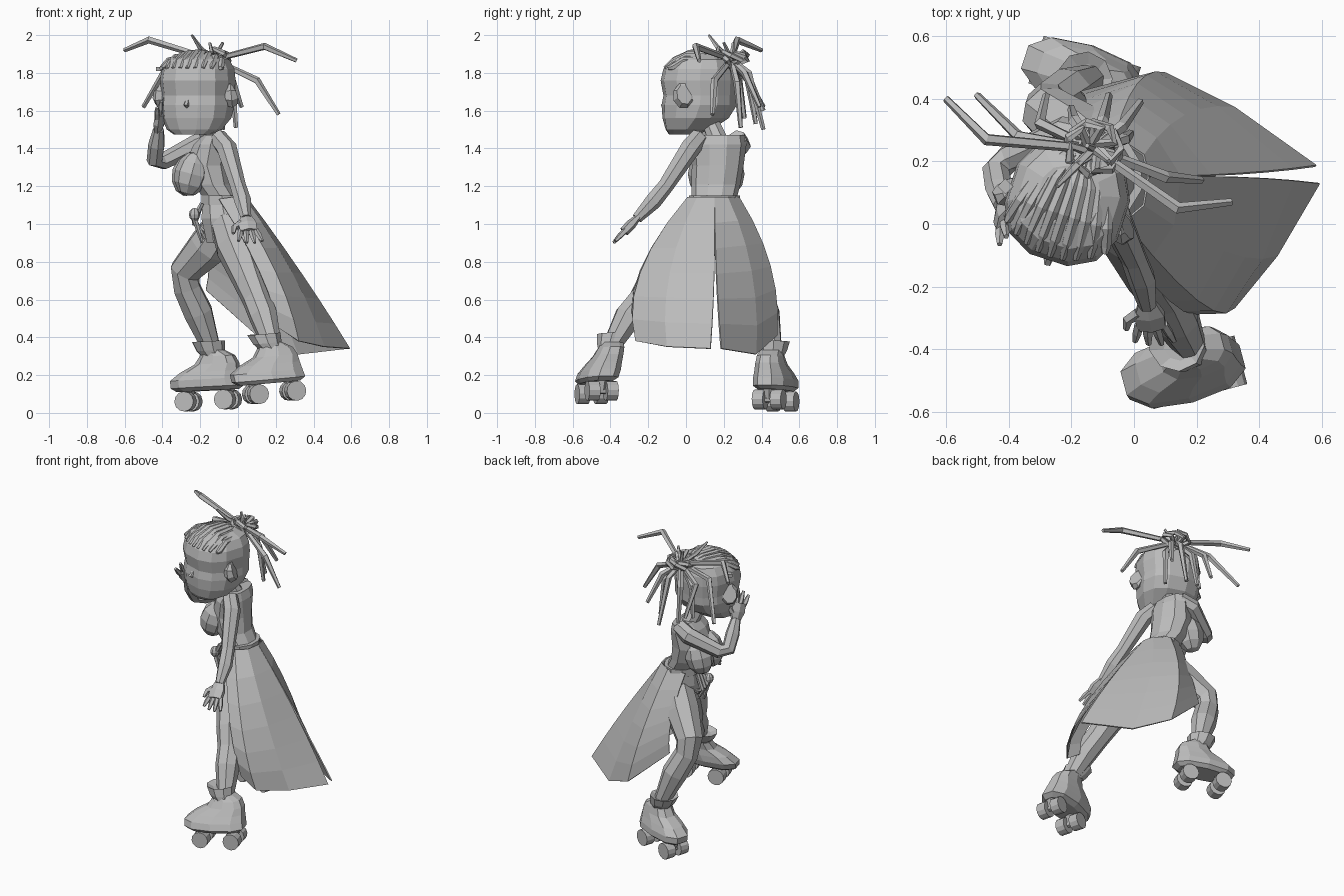
import bpy, math, random
from mathutils import Vector, Matrix

if "Cube" in bpy.data.objects:
    bpy.data.objects.remove(bpy.data.objects["Cube"], do_unlink=True)

random.seed(4)
grey = bpy.data.materials.new("plain_grey")
grey.use_nodes = True
tone = (0.5, 0.5, 0.5, 1)
grey.diffuse_color = tone
grey.node_tree.nodes["Principled BSDF"].inputs["Base Color"].default_value = tone


def make(name, verts, faces, matrix=None):
    mesh = bpy.data.meshes.new(name)
    mesh.from_pydata([tuple(v) for v in verts], [], faces)
    mesh.materials.append(grey)
    if matrix:
        mesh.transform(matrix)
    obj = bpy.data.objects.new(name, mesh)
    bpy.context.collection.objects.link(obj)
    return obj


def loft(name, rings, matrix=None):
    """Skin a list of equal closed rings and cap both ends."""
    n = len(rings[0])
    verts = [v for ring in rings for v in ring]
    faces = [(r * n + i, r * n + (i + 1) % n, (r + 1) * n + (i + 1) % n, (r + 1) * n + i)
             for r in range(len(rings) - 1) for i in range(n)]
    faces += [tuple(reversed(range(n))), tuple(range(len(verts) - n, len(verts)))]
    return make(name, verts, faces, matrix)


def oval(cx, cy, z, rx, ry, sides, power=1.0):
    """Horizontal ring; a power below one makes it boxier."""
    ring = []
    for i in range(sides):
        a = math.tau * (i + 0.5) / sides
        c, s = math.cos(a), math.sin(a)
        ring.append(Vector((cx + rx * math.copysign(abs(c) ** power, c),
                            cy + ry * math.copysign(abs(s) ** power, s), z)))
    return ring


def tube(name, points, radii, sides=6, matrix=None, flat=1.0, side_hint=None):
    """Tapered tube through points; flat squashes it across the side direction."""
    pts = [Vector(p) for p in points]
    rings = []
    across = Vector(side_hint) if side_hint else None
    for i, p in enumerate(pts):
        d = (pts[min(i + 1, len(pts) - 1)] - pts[max(i - 1, 0)]).normalized()
        if across is None:
            across = d.orthogonal()
        u = (across - d * across.dot(d)).normalized()
        v = d.cross(u)
        across = u
        r = radii[i] if isinstance(radii, (list, tuple)) else radii
        rings.append([p + (u * math.cos(a) + v * math.sin(a) * flat) * r
                      for a in (math.tau * (k + 0.5) / sides for k in range(sides))])
    return loft(name, rings, matrix)


def ball(name, center, size, tilt=0):
    bpy.ops.mesh.primitive_uv_sphere_add(segments=8, ring_count=6, location=center,
                                         rotation=(0, math.radians(tilt), 0))
    obj = bpy.context.object
    obj.name, obj.scale = name, size
    obj.data.materials.append(grey)


# Torso, faces -x
torso = [(-.07, .13, .9, .1, .13), (-.07, .14, 1.03, .13, .15), (-.09, .15, 1.14, .1, .12),
         (-.135, .158, 1.21, .105, .13), (-.165, .168, 1.31, .125, .137), (-.145, .17, 1.42, .095, .15),
         (-.13, .175, 1.47, .06, .135)]
loft("torso", [oval(*s, 10) for s in torso])
tube("neck", [(-.14, .17, 1.44), (-.19, .12, 1.56)], [.055, .045], 8)
for side, x, y in (("left", -.245, .095), ("right", -.258, .225)):
    ball(side + "_bust", (x, y, 1.265), (.092, .085, .12), 15)
loft("belt", [oval(-.085, .15, z, .115, .135, 10) for z in (1.1, 1.15)])

# Belt tassel at the open front
for i in range(4):
    y = .08 + i * .025
    tube("tassel_strand", [(-.19, y, 1.11), (-.23, y, 1.03 - i * .01), (-.19 + i * .015, y, .9 + i * .02)],
         [.012, .016, .008], 5)
ball("tassel_knot", (-.23, .08, 1.05), (.03, .03, .035))

# Legs
tube("left_leg", [(-.05, .07, 1.0), (-.01, -.02, .88), (.06, -.17, .7), (.1, -.23, .6),
                  (.135, -.305, .51), (.18, -.39, .36)], [.1, .11, .087, .077, .077, .052], 8)
tube("right_leg", [(-.08, .21, 1.0), (-.16, .27, .88), (-.28, .36, .75), (-.27, .38, .66),
                   (-.21, .42, .53), (-.14, .46, .34)], [.1, .11, .085, .075, .08, .05], 8)

# Arms
tube("left_arm", [(-.11, .07, 1.46), (-.06, .02, 1.4), (.0, -.11, 1.2), (.025, -.175, 1.12),
                  (.043, -.26, 1.03)], [.05, .055, .043, .046, .029], 7)
tube("right_arm", [(-.14, .27, 1.45), (-.22, .29, 1.42), (-.4, .21, 1.33), (-.44, .17, 1.34),
                   (-.43, .11, 1.42), (-.42, .06, 1.5)], [.05, .055, .045, .045, .045, .03], 7)


def hand(side, wrist, direction, across, thumb, size):
    """Palm with four spread fingers and a thumb, built at unit size and scaled."""
    w, d, a = Vector(wrist), Vector(direction).normalized() * size, Vector(across).normalized() * size
    tube(side + "_palm", [w - d * .01, w + d * .04, w + d * .09],
         [.03 * size, .05 * size, .047 * size], 6, flat=.5, side_hint=a)
    for i in range(4):
        off = i - 1.5
        base = w + d * .08 + a * off * .024
        tip = base + d * (.09 - abs(off) * .012) + a * off * .014
        tube(side + "_finger", [base, (base + tip) / 2, tip], [.014 * size, .014 * size, .008 * size], 5)
    base = w + d * .03 + a * thumb * .03
    tube(side + "_thumb", [base, base + a * thumb * .035 + d * .03, base + a * thumb * .045 + d * .07],
         [.018 * size, .016 * size, .009 * size], 5)


hand("left", (.043, -.26, 1.03), (.02, -.1, -.105), (1, 0, 0), -1, 1.1)
hand("right", (-.42, .06, 1.5), (.02, -.075, .14), (.5, .8, .5), 1, 1.1)


# Roller boots, toes toward -x
def skate(side, origin, yaw, pitch, lean, axles):
    m = (Matrix.Translation(origin) @ Matrix.Rotation(math.radians(yaw), 4, "Z")
         @ Matrix.Rotation(math.radians(pitch), 4, "Y"))
    body = [(0, 0, .17, .075), (0, .02, .2, .1), (-.005, .06, .197, .1), (.02, .1, .165, .088),
            (.06, .14, .12, .076), (.065, .18, .095, .068), (.045, .21, .06, .06)]
    loft(side + "_boot", [oval(x, lean * z, z, rx, ry, 10, .8) for x, z, rx, ry in body], m)
    cuff = [(.045, .18, .065, .063), (.03, .21, .077, .076), (.02, .26, .09, .09), (.025, .24, .05, .05)]
    loft(side + "_boot_cuff", [oval(x, lean * z, z, rx, ry, 9) for x, z, rx, ry in cuff], m)
    for x in axles:
        tube(side + "_axle", [(x, -.07, -.052), (x, .07, -.052)], .018, 6, m)
        tube(side + "_truck", [(x, 0, -.05), (x, 0, .01)], [.02, .04], 6, m)
        for s in (-1, 1):
            tube(side + "_wheel", [(x, s * .02, -.052), (x, s * .08, -.052)], .053, 12, m)


skate("left", (.165, -.48, .158), 15, -5, .4, (-.08, .125))
skate("right", (-.16, .475, .118), -18, -3, -.05, (-.11, .11))


# Split coat skirt, quadratic sweep from waist through middle to hem
def panel(name, waist, middle, hem, rows=6):
    n = len(waist)
    verts = []
    for r in range(rows + 1):
        t = r / rows
        for a, b, c in zip(waist, middle, hem):
            a, b, c = Vector(a), Vector(b), Vector(c)
            verts.append(a * (1 - t) * (1 - 2 * t) + b * 4 * t * (1 - t) + c * t * (2 * t - 1))
    faces = [(r * n + i, r * n + i + 1, r * n + n + i + 1, r * n + n + i)
             for r in range(rows) for i in range(n - 1)]
    obj = make(name, verts, faces)
    mod = obj.modifiers.new("cloth_thickness", "SOLIDIFY")
    mod.thickness, mod.offset = .008, 0


panel("left_skirt_panel",
      [(.045, .15, 1.14), (.03, .06, 1.14), (-.03, .01, 1.14), (-.1, .01, 1.13)],
      [(.335, .15, .735), (.285, -.085, .74), (.2, -.24, .74), (.11, -.24, .755)],
      [(.59, .13, .34), (.455, -.1, .35), (.32, -.265, .38), (.215, -.27, .45)])
panel("right_skirt_panel",
      [(.045, .15, 1.14), (.03, .22, 1.14), (-.06, .28, 1.14), (-.17, .25, 1.13)],
      [(.335, .16, .735), (.16, .345, .75), (.01, .445, .775), (-.15, .37, .86)],
      [(.58, .185, .34), (.32, .37, .31), (.1, .48, .41), (-.17, .42, .65)])

# Head, turned away from the body toward -y
head = Matrix.Translation((-.213, .07, 0)) @ Matrix.Rotation(math.radians(-18), 4, "Z")
skull = [(0, -.09, 1.475, .1, .07), (0, -.06, 1.5, .145, .115), (0, -.02, 1.56, .18, .17),
         (0, 0, 1.63, .19, .195), (0, .005, 1.68, .187, .19), (0, 0, 1.76, .195, .2),
         (0, .005, 1.82, .188, .19), (0, .015, 1.87, .16, .16), (0, .02, 1.9, .1, .095)]
loft("head", [oval(*s, 12, .83) for s in skull], head)
tube("nose", [(0, -.17, 1.66), (0, -.2, 1.63), (0, -.17, 1.615)], [.01, .015, .01], 5, head)
for s in (-1, 1):
    tube("ear", [(s * .16, -.03, 1.68), (s * .195, -.025, 1.68), (s * .207, -.015, 1.685)],
         [.055, .07, .055], 8, head, flat=.8, side_hint=(0, 0, 1))

# Cornrows gathered toward the back
for i in range(9):
    u = (i - 4) / 4
    drop = .04 * u * u
    tube("cornrow", [(u * .165, -.18 + .06 * u * u, 1.825), (u * .16, -.125 + .03 * u * u, 1.87 - drop),
                     (u * .145, -.04, 1.905 - drop), (u * .115, .06, 1.905 - drop), (u * .05, .15, 1.87)],
         [.01, .018, .02, .019, .015], 6, head)

# Looped bun
bun = Vector((-.13, .24, 1.87))
for i in range(7):
    a = math.tau * i / 7
    out = Vector((math.cos(a), math.sin(a), 0))
    turn = Vector((-out.y, out.x, 0))
    up = Vector((0, 0, .03 + random.random() * .03))
    tube("bun_loop", [bun + out * .02, bun + out * .06 - turn * .04 + up, bun + out * .085 + up * .6,
                      bun + out * .07 + turn * .05, bun - up], .016, 5)
tube("bun_spike", [bun, (-.2, .17, 1.93), (-.245, .12, 2.0)], [.015, .014, .007], 5)
for x, y in ((-.15, .25), (-.08, .2)):
    tube("bun_spike", [bun, (x, y, 1.96)], [.015, .008], 5)

# Long loose braids: bend and tip
braids = [((-.47, .27, 1.975), (-.6, .4, 1.92)), ((-.37, .28, 1.84), (-.5, .41, 1.62)),
          ((.14, .05, 1.94), (.31, .07, 1.865)), ((.1, .15, 1.76), (.215, .14, 1.58)),
          ((-.3, .32, 1.8), (-.28, .41, 1.6)), ((-.1, .33, 1.8), (-.08, .41, 1.5)),
          ((-.03, .27, 1.75), (-.01, .29, 1.51)), ((-.19, .33, 1.76), (-.2, .37, 1.53)),
          ((-.04, .31, 1.8), (.02, .39, 1.62)), ((-.24, .28, 1.76), (-.27, .31, 1.56))]
for bend, tip in braids:
    start = bun.lerp(Vector(bend), .2)
    tube("braid", [start, bend, tip], [.016, .02, .012], 5)
tube("hair_bead", [(-.41, .12, 1.81), (-.41, .12, 1.83)], .025, 4)
